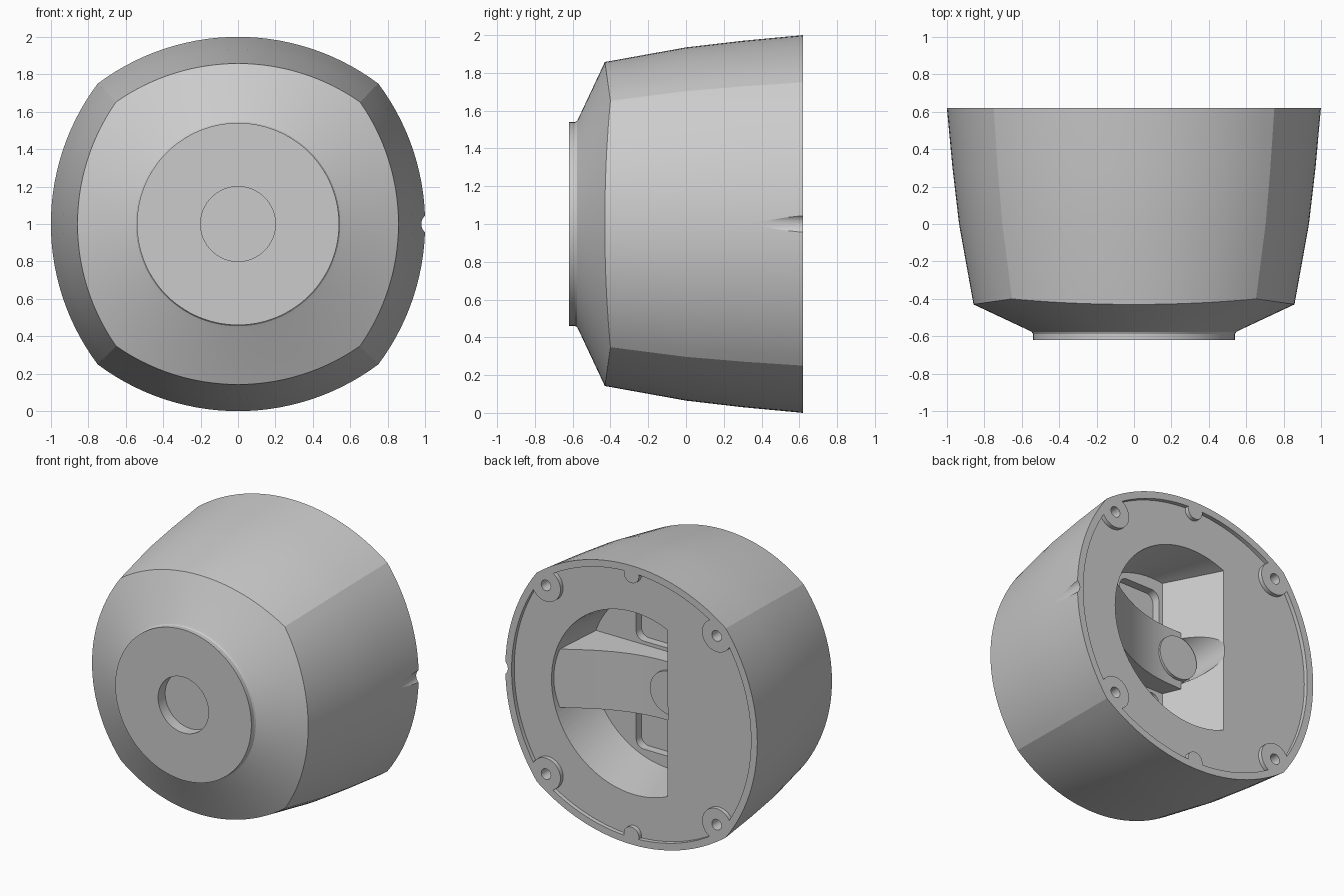
import bpy, bmesh
from math import sin, cos, pi, sqrt, acos

if "Cube" in bpy.data.objects:
    bpy.data.objects.remove(bpy.data.objects["Cube"])


def loft(name, rings):
    """Closed solid through equally long rings of (x, y, z), capped at both ends."""
    bm = bmesh.new()
    loops = [[bm.verts.new(p) for p in ring] for ring in rings]
    n = len(loops[0])
    for a, b in zip(loops, loops[1:]):
        for i in range(n):
            bm.faces.new((a[i], a[(i + 1) % n], b[(i + 1) % n], b[i]))
    bm.faces.new(loops[0])
    bm.faces.new(loops[-1])
    bmesh.ops.recalc_face_normals(bm, faces=bm.faces)
    mesh = bpy.data.meshes.new(name)
    bm.to_mesh(mesh)
    bm.free()
    obj = bpy.data.objects.new(name, mesh)
    bpy.context.collection.objects.link(obj)
    return obj


def prism(name, pts, y0, y1):
    return loft(name, [[(x, y, z) for x, z in pts] for y in (y0, y1)])


def circle(x, z, r, n=48):
    return [(x + r * cos(2 * pi * i / n), z + r * sin(2 * pi * i / n)) for i in range(n)]


def rounded_rect(x0, x1, z0, z1, r):
    pts = []
    for k, (x, z) in enumerate([(x1 - r, z1 - r), (x0 + r, z1 - r), (x0 + r, z0 + r), (x1 - r, z0 + r)]):
        pts += [(x + r * cos((k + i / 6) * pi / 2), z + r * sin((k + i / 6) * pi / 2)) for i in range(7)]
    return pts


def activate(obj):
    bpy.ops.object.select_all(action='DESELECT')
    obj.select_set(True)
    bpy.context.view_layer.objects.active = obj


def cut(obj, cutter):
    activate(obj)
    mod = obj.modifiers.new("cut", 'BOOLEAN')
    mod.operation, mod.solver, mod.object = 'DIFFERENCE', 'EXACT', cutter
    bpy.ops.object.modifier_apply(modifier=mod.name)
    bpy.data.objects.remove(cutter)


# Four-arc outline: each side is an arc whose centre is offset 0.25 past the axis
STEPS = 28
ANGLES = [(-0.25 + i / (2 * STEPS)) * pi for i in range(4 * STEPS)]


def rho(i, r):
    t = -pi / 4 + (i % STEPS) / STEPS * pi / 2
    return -0.25 * cos(t) + sqrt((r + 0.25) ** 2 - (0.25 * sin(t)) ** 2)


def outline(r):
    return [(rho(i, r) * cos(a), 1 + rho(i, r) * sin(a)) for i, a in enumerate(ANGLES)]


def side_ring(r, y):
    return [(x, y, z) for x, z in outline(r)]


def fold_ring():
    # where the tapered sides meet the front cone
    ring = []
    for i, a in enumerate(ANGLES):
        y = -0.43
        for _ in range(6):
            p = rho(i, 0.935 + 0.18 * y)
            y = -0.43 + (p - 0.857) * 0.46
        ring.append((p * cos(a), y, 1 + p * sin(a)))
    return ring


def round_ring(r, y):
    return [(r * cos(a), y, 1 + r * sin(a)) for a in ANGLES]


# Housing with tapered sides, front cone and round front pad
housing = loft("housing", [
    side_ring(1.0, 0.62), side_ring(0.97, 0.3), side_ring(0.935, 0), fold_ring(),
    round_ring(0.565, -0.567), round_ring(0.546, -0.577), round_ring(0.54, -0.588),
    round_ring(0.54, -0.62)])

# Front hole and side notch
cut(housing, prism("front_hole", circle(0, 1, 0.2, 64), -0.7, -0.54))
cut(housing, prism("side_notch", circle(1.04, 1, 0.06), 0.2, 0.7))

# Shallow back recess, leaving lands around the screws and the edge tabs
recess = prism("back_recess", outline(0.95), 0.59, 0.7)
SCREWS = [(sx * 0.677, 1 + sz * 0.677) for sx in (-1, 1) for sz in (-1, 1)]
for x, z in SCREWS:
    cut(recess, prism("screw_land", circle(x, z, 0.115), 0.5, 0.8))
for s in (-1, 1):
    cut(recess, prism("edge_tab", circle(0, 1 + s * 0.935, 0.06), 0.5, 0.8))
cut(housing, recess)
for x, z in SCREWS:
    cut(housing, prism("screw_hole", circle(x, z, 0.038, 24), 0.45, 0.7))


# D-shaped cavity with one slanted wall
def d_ring(r, x0, y):
    a = acos(x0 / r)
    return [(r * cos(t), y, 1 + r * sin(t)) for t in (a * (-1 + 2 * i / 64) for i in range(65))]


cut(housing, loft("cavity", [d_ring(0.655, -0.27, 0.7), d_ring(0.655, -0.27, 0.6), d_ring(0.625, -0.09, 0.18)]))
cut(housing, prism("boss_clearance", circle(-0.1, 1, 0.175), 0.25, 0.7))

# Rounded pockets in the cavity floor
for s in (-1, 1):
    z0, z1 = sorted((1 + s * 0.235, 1 + s * 0.54))
    cut(housing, prism("floor_pocket", rounded_rect(-0.06, 0.27, z0, z1, 0.06), 0.12, 0.3))

# Curved bridge across the cavity
profile = [(0.67, 0.575), (0.6, 0.54), (0.5, 0.48), (0.4, 0.425), (0.3, 0.38), (0.2, 0.345),
           (0.1, 0.322), (0, 0.31), (-0.15, 0.305), (-0.15, 0.15), (0.67, 0.15)]
bridge = loft("bridge", [[(x, y, 1 + z) for x, y in profile] for z in (-0.21, 0.21)])

# Round boss at the end of the bridge
boss = prism("pivot_boss", circle(-0.1, 1, 0.155), 0.2, 0.33)

for obj in (housing, bridge, boss):
    activate(obj)
    bpy.ops.object.shade_smooth_by_angle(angle=0.3)
